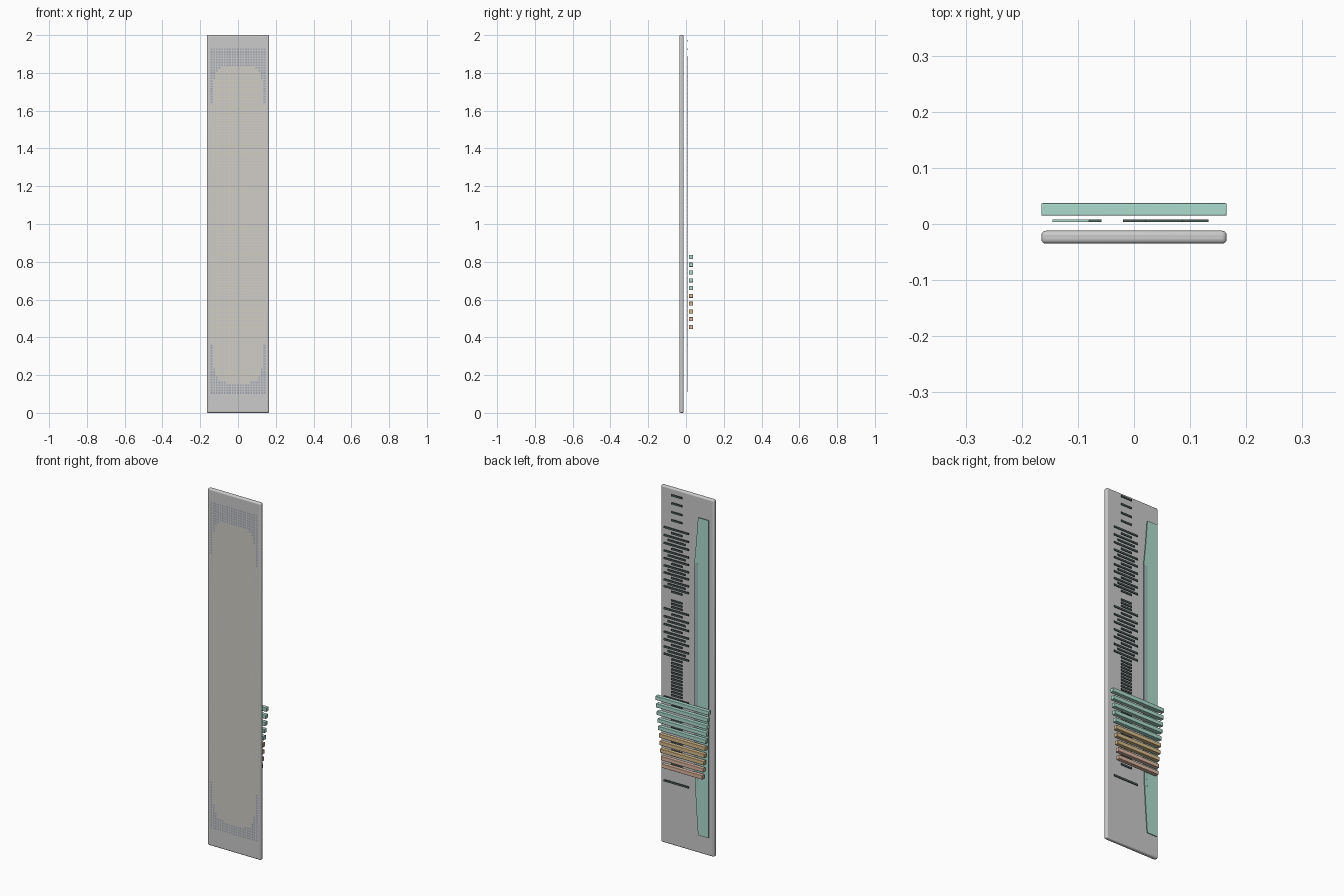
import bpy, bmesh, math

if "Cube" in bpy.data.objects:
    bpy.data.objects.remove(bpy.data.objects["Cube"])


def material(name, rgb):
    m = bpy.data.materials.new(name)
    m.diffuse_color = (*rgb, 1)
    m.use_nodes = True
    m.node_tree.nodes["Principled BSDF"].inputs["Base Color"].default_value = m.diffuse_color
    return m


teal = material("teal", (0.42, 0.72, 0.62))
ochre = material("ochre", (0.68, 0.50, 0.26))
salmon = material("salmon", (0.72, 0.48, 0.36))
dark = material("dark", (0.08, 0.11, 0.11))
beige = material("beige", (0.66, 0.63, 0.52))
slate = material("slate", (0.38, 0.40, 0.45))
greyteal = material("grey_teal", (0.36, 0.50, 0.50))


def make(name, bm, mat=None):
    me = bpy.data.meshes.new(name)
    bm.to_mesh(me)
    bm.free()
    ob = bpy.data.objects.new(name, me)
    bpy.context.collection.objects.link(ob)
    if mat:
        me.materials.append(mat)
    return ob


def add_box(bm, x0, x1, y0, y1, z0, z1):
    vs = bmesh.ops.create_cube(bm, size=1)["verts"]
    for v in vs:
        v.co.x = (x0 + x1) / 2 + v.co.x * (x1 - x0)
        v.co.y = (y0 + y1) / 2 + v.co.y * (y1 - y0)
        v.co.z = (z0 + z1) / 2 + v.co.z * (z1 - z0)


def box(name, dims, mat=None, bevel=0, segments=2):
    bm = bmesh.new()
    add_box(bm, *dims)
    ob = make(name, bm, mat)
    if bevel:
        mod = ob.modifiers.new("bevel", "BEVEL")
        mod.width = bevel
        mod.segments = segments
        bpy.context.view_layer.objects.active = ob
        ob.select_set(True)
        bpy.ops.object.shade_smooth_by_angle()
        ob.select_set(False)
    return ob


def plate(name, outline, y0, y1, mat):
    # extruded flat outline in the xz plane
    bm = bmesh.new()
    f = bm.faces.new([bm.verts.new((x, y0, z)) for x, z in outline])
    ext = bmesh.ops.extrude_face_region(bm, geom=[f])["geom"]
    for v in ext:
        if isinstance(v, bmesh.types.BMVert):
            v.co.y = y1
    bmesh.ops.recalc_face_normals(bm, faces=bm.faces)
    return make(name, bm, mat)


# main slab with rounded edges
box("slab", (-0.165, 0.165, -0.035, -0.012, 0.0, 2.0), None, 0.008, 4)

# cell grid on the front face: beige middle, slate border
inner, outer = bmesh.new(), bmesh.new()
pitch, half = 0.014, 0.0045
for i in range(-10, 11):
    for j in range(-65, 66):
        x, z = i * pitch, 1.015 + j * pitch
        inside = (abs(x) / 0.145) ** 6 + (abs(z - 1.0) / 0.84) ** 6 < 1
        bm = inner if inside else outer
        bm.faces.new([bm.verts.new((x + a * half, -0.0352, z + b * half))
                      for a, b in ((-1, -1), (1, -1), (1, 1), (-1, 1))])
make("front_cells", inner, beige)
make("front_border_cells", outer, slate)

# tapered strip on the back, with an inner band
plate("tapered_strip",
      [(-0.145, 0.11), (-0.08, 0.11), (-0.07, 0.25), (-0.06, 0.42), (-0.058, 0.6),
       (-0.058, 1.64), (-0.07, 1.76), (-0.08, 1.89), (-0.145, 1.89)],
      0.004, 0.008, teal)
plate("strip_band", [(-0.08, 0.36), (-0.0585, 0.6), (-0.0585, 1.63), (-0.08, 1.63)],
      0.0075, 0.0083, greyteal)

# graduated tick marks on the back
WIDE, MEDIUM, SHORT = (-0.02, 0.133), (0.0, 0.11), (0.02, 0.087)
ticks = [(z, SHORT) for z in (1.97, 1.925, 1.875, 1.83)]
for top, count in ((1.78, 9), (1.325, 7)):
    z = top
    for k in range(count):
        step = 0.045 - 0.001 * k
        ticks.append((z, WIDE))
        ticks.append((z - step / 2, MEDIUM if k % 2 else SHORT))
        z -= step
ticks += [(1.38 - 0.018 * k, SHORT) for k in range(3)]
ticks += [(1.03 - 0.018 * k, SHORT) for k in range(11)]
ticks += [(0.83, WIDE), (0.36, WIDE)]
ticks += [(0.79 - 0.025 * k, SHORT) for k in range(15)]
bm = bmesh.new()
for z, (a, b) in ticks:
    add_box(bm, a, b, 0.004, 0.008, z - 0.005, z + 0.005)
make("tick_marks", bm, dark)

# ten stacked bars on the back, narrowing downwards
for k in range(10):
    z = 0.825 - k * 0.0411
    w = 0.165 - 0.0042 * k
    mat = teal if k < 5 else ochre if k < 8 else salmon
    box(f"bar_{k + 1}", (-w, w, 0.015, 0.037, z - 0.011, z + 0.011), mat, 0.002)
